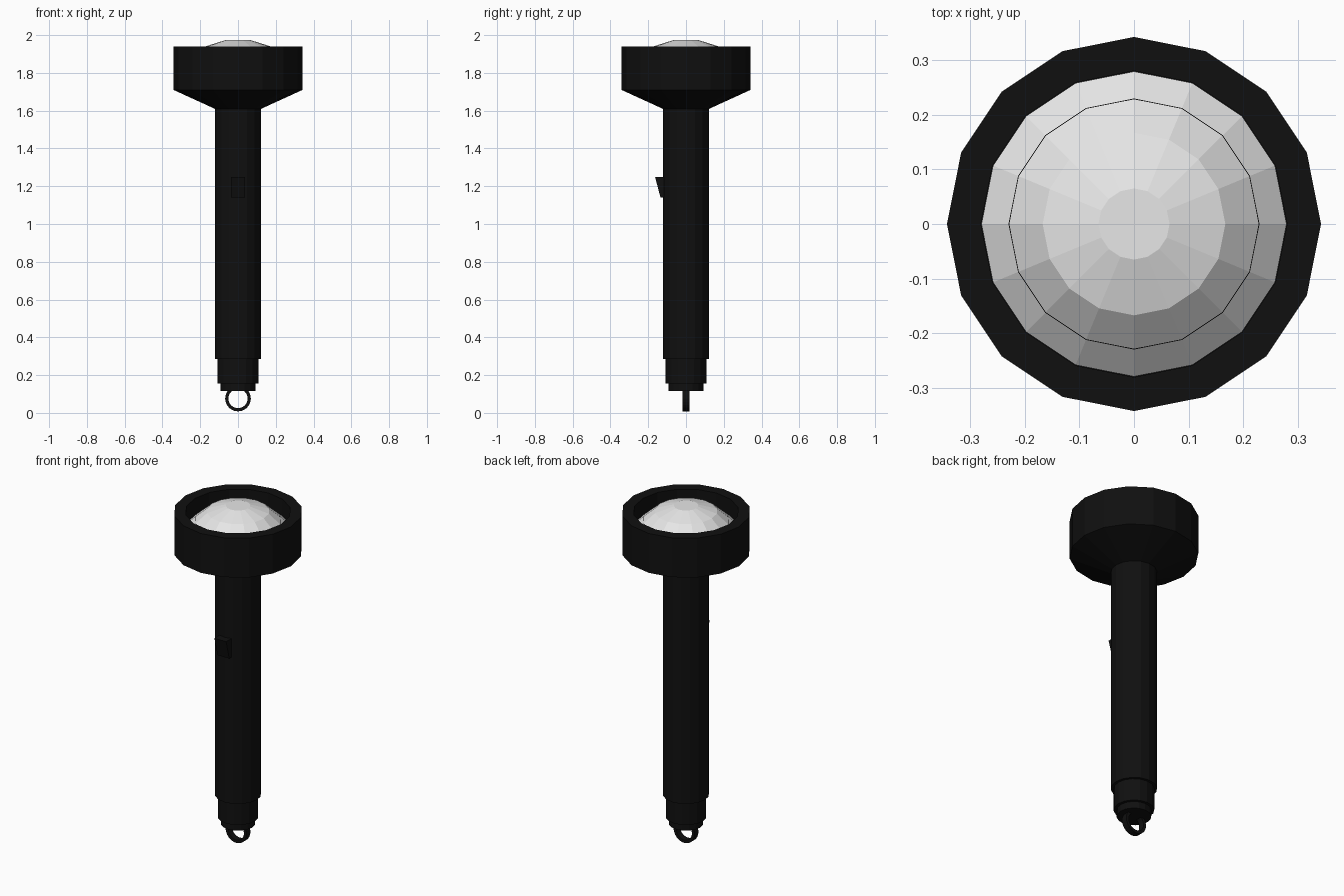
import bpy, math

if "Cube" in bpy.data.objects:
    bpy.data.objects.remove(bpy.data.objects["Cube"])


def material(name, value):
    m = bpy.data.materials.new(name)
    m.diffuse_color = (value, value, value, 1)
    m.use_nodes = True
    m.node_tree.nodes["Principled BSDF"].inputs["Base Color"].default_value = m.diffuse_color
    return m


black = material("black_casing", 0.005)
glass = material("pale_lens", 0.8)


def mesh_object(name, verts, faces, mat):
    me = bpy.data.meshes.new(name)
    me.from_pydata(verts, [], faces)
    me.materials.append(mat)
    ob = bpy.data.objects.new(name, me)
    bpy.context.collection.objects.link(ob)
    return ob


def lathe(name, profile, mat, n=16):
    """Turn (radius, z) points, listed bottom outside to top, about z; cap both ends."""
    verts = [(r * math.cos(2 * math.pi * i / n), r * math.sin(2 * math.pi * i / n), z)
             for r, z in profile for i in range(n)]
    faces = [(k * n + i, k * n + (i + 1) % n, (k + 1) * n + (i + 1) % n, (k + 1) * n + i)
             for k in range(len(profile) - 1) for i in range(n)]
    last = (len(profile) - 1) * n
    faces += [tuple(reversed(range(n))), tuple(range(last, last + n))]
    return mesh_object(name, verts, faces, mat)


# Barrel and the two stepped tail sections
lathe("barrel", [(0.123, 0.285), (0.123, 1.62)], black)
lathe("tail_collar", [(0.108, 0.155), (0.108, 0.29)], black)
lathe("tail_cap", [(0.092, 0.115), (0.092, 0.16)], black)

# Flared head with an open recess
lathe("head", [(0.123, 1.61), (0.342, 1.71), (0.342, 1.94),
               (0.28, 1.94), (0.28, 1.80)], black)

# Faceted lens dome with a hairline dark seam
lens = lathe("lens", [(0.279, 1.842), (0.2295, 1.887), (0.228, 1.888),
                      (0.167, 1.942), (0.065, 1.974)], glass)
lens.data.materials.append(black)
for f in lens.data.polygons:
    if 16 <= f.index < 32:
        f.material_index = 1

# Wedge switch on the front of the barrel
side = [(-0.10, 1.14), (-0.135, 1.14), (-0.164, 1.25), (-0.10, 1.25)]
mesh_object("switch", [(x, y, z) for x in (-0.038, 0.038) for y, z in side],
            [(3, 2, 1, 0), (4, 5, 6, 7)] +
            [(i, (i + 1) % 4, (i + 1) % 4 + 4, i + 4) for i in range(4)], black)

# Flat-sectioned hanging ring under the tail
n = 24
section = [(0.068, -0.018), (0.068, 0.018), (0.051, 0.018), (0.051, -0.018)]
verts = [(r * math.sin(2 * math.pi * i / n), y, 0.076 + r * math.cos(2 * math.pi * i / n))
         for i in range(n) for r, y in section]
faces = [(i * 4 + j, i * 4 + (j + 1) % 4,
          (i + 1) % n * 4 + (j + 1) % 4, (i + 1) % n * 4 + j)
         for i in range(n) for j in range(4)]
ring = mesh_object("hanging_ring", verts, faces, black)

# Consistent outward normals
import bmesh
for ob in bpy.data.objects:
    bm = bmesh.new()
    bm.from_mesh(ob.data)
    bmesh.ops.recalc_face_normals(bm, faces=bm.faces)
    bm.to_mesh(ob.data)
    bm.free()
